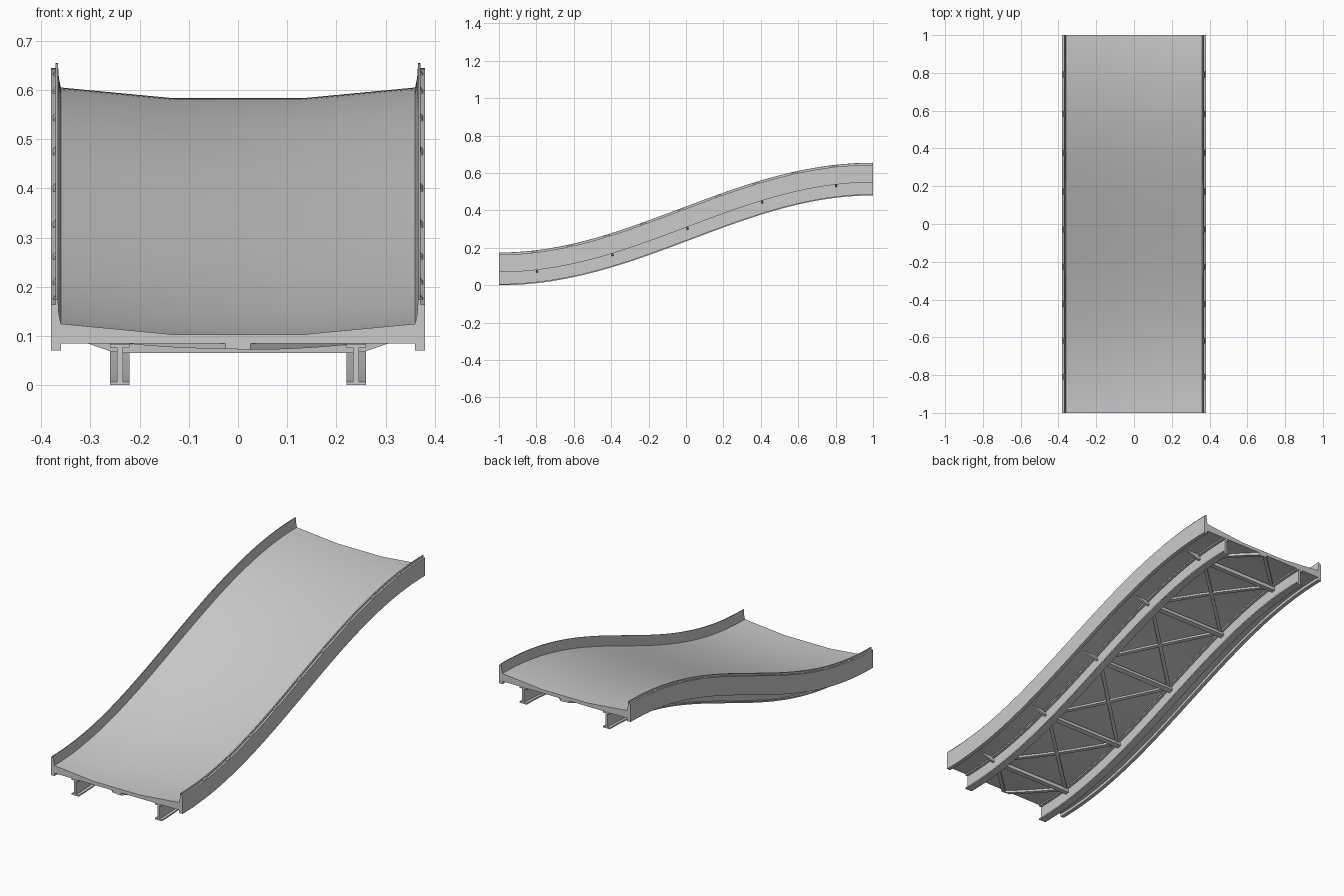
import bpy, bmesh, math

if "Cube" in bpy.data.objects:
    bpy.data.objects.remove(bpy.data.objects["Cube"])

RISE, BASE = 0.48, 0.085          # S-curve rise and height of the deck underside
STATIONS = [-0.8, -0.4, 0.0, 0.4, 0.8]


def place(x, y, h):
    """Point at distance h measured square to the S-curve at y."""
    z = BASE + RISE * (0.5 + 0.5 * math.sin(math.pi * y / 2))
    slope = RISE * math.pi / 4 * math.cos(math.pi * y / 2)
    length = math.hypot(1, slope)
    return (x, y - h * slope / length, z + h / length)


def sweep(bm, profile, y0, y1, n=1, x0=0.0, x1=0.0, side=1):
    """Sweep a closed (x, h) profile along the S-curve, optionally drifting in x."""
    rings = []
    for i in range(n + 1):
        t = i / n
        y, dx = y0 + (y1 - y0) * t, x0 + (x1 - x0) * t
        rings.append([bm.verts.new(place(side * (x + dx), y, h)) for x, h in profile])
    m = len(profile)
    for a, b in zip(rings, rings[1:]):
        for j in range(m):
            k = (j + 1) % m
            bm.faces.new((a[j], a[k], b[k], b[j]))
    bm.faces.new(rings[0])
    bm.faces.new(rings[-1])


def rect(x0, x1, h0, h1):
    return [(x0, h0), (x1, h0), (x1, h1), (x0, h1)]


def finish(name, bm):
    bmesh.ops.recalc_face_normals(bm, faces=bm.faces)
    mesh = bpy.data.meshes.new(name)
    bm.to_mesh(mesh)
    bm.free()
    ob = bpy.data.objects.new(name, mesh)
    bpy.context.collection.objects.link(ob)
    bpy.ops.object.select_all(action='DESELECT')
    ob.select_set(True)
    bpy.context.view_layer.objects.active = ob
    bpy.ops.object.shade_smooth_by_angle(angle=math.radians(25))


# Deck: shallow trough on top, flat underside
bm = bmesh.new()
sweep(bm, [(-0.362, 0), (0.362, 0), (0.362, 0.04), (0.13, 0.018),
           (-0.13, 0.018), (-0.362, 0.04)], -1, 1, 64)
finish("deck", bm)

wall = [(0.36, -0.015), (0.38, -0.015), (0.38, 0.079), (0.371, 0.079), (0.371, 0.089),
        (0.366, 0.09), (0.364, 0.06), (0.36, 0.04)]
beam = [(0.22, -0.085), (0.26, -0.085), (0.26, -0.078), (0.246, -0.078),
        (0.246, -0.008), (0.26, -0.008), (0.26, -0.001), (0.22, -0.001),
        (0.22, -0.008), (0.234, -0.008), (0.234, -0.078), (0.22, -0.078)]

for side, label in ((-1, "left"), (1, "right")):
    # Side wall with raised inner lip
    bm = bmesh.new()
    sweep(bm, wall, -1, 1, 64, side=side)
    finish(label + "_side_wall", bm)

    # I-section support beam
    bm = bmesh.new()
    sweep(bm, beam, -1, 1, 64, side=side)
    finish(label + "_beam", bm)

    # Triangular outrigger gussets
    bm = bmesh.new()
    for y in STATIONS:
        sweep(bm, [(0.245, -0.029), (0.255, -0.029), (0.33, -0.003), (0.33, 0.001),
                   (0.245, 0.001)], y - 0.005, y + 0.005, side=side)
    finish(label + "_gussets", bm)

    # Small clips on the top edge of the wall
    bm = bmesh.new()
    for i in range(-4, 5):
        y = i * 0.2
        sweep(bm, [(0.37, 0.078), (0.377, 0.078), (0.37, 0.087)],
              y - 0.015, y + 0.015, side=side)
    finish(label + "_clips", bm)

# Cross bars between the beams
bm = bmesh.new()
for y in STATIONS:
    sweep(bm, rect(-0.237, 0.237, -0.03, -0.008), y - 0.011, y + 0.011)
finish("cross_bars", bm)

# Crossed diagonal braces under the deck, half bays at both ends
bm = bmesh.new()
for side in (-1, 1):
    low = -0.013 if side > 0 else -0.011
    bar = rect(-0.013, 0.013, low, 0.001)
    for a, b in zip(STATIONS, STATIONS[1:]):
        sweep(bm, bar, a, b, 10, -0.225, 0.225, side)
    sweep(bm, bar, -1, -0.8, 5, 0.012, 0.225, side)
    sweep(bm, bar, 0.8, 1, 5, 0.225, 0.012, side)
finish("diagonal_braces", bm)
